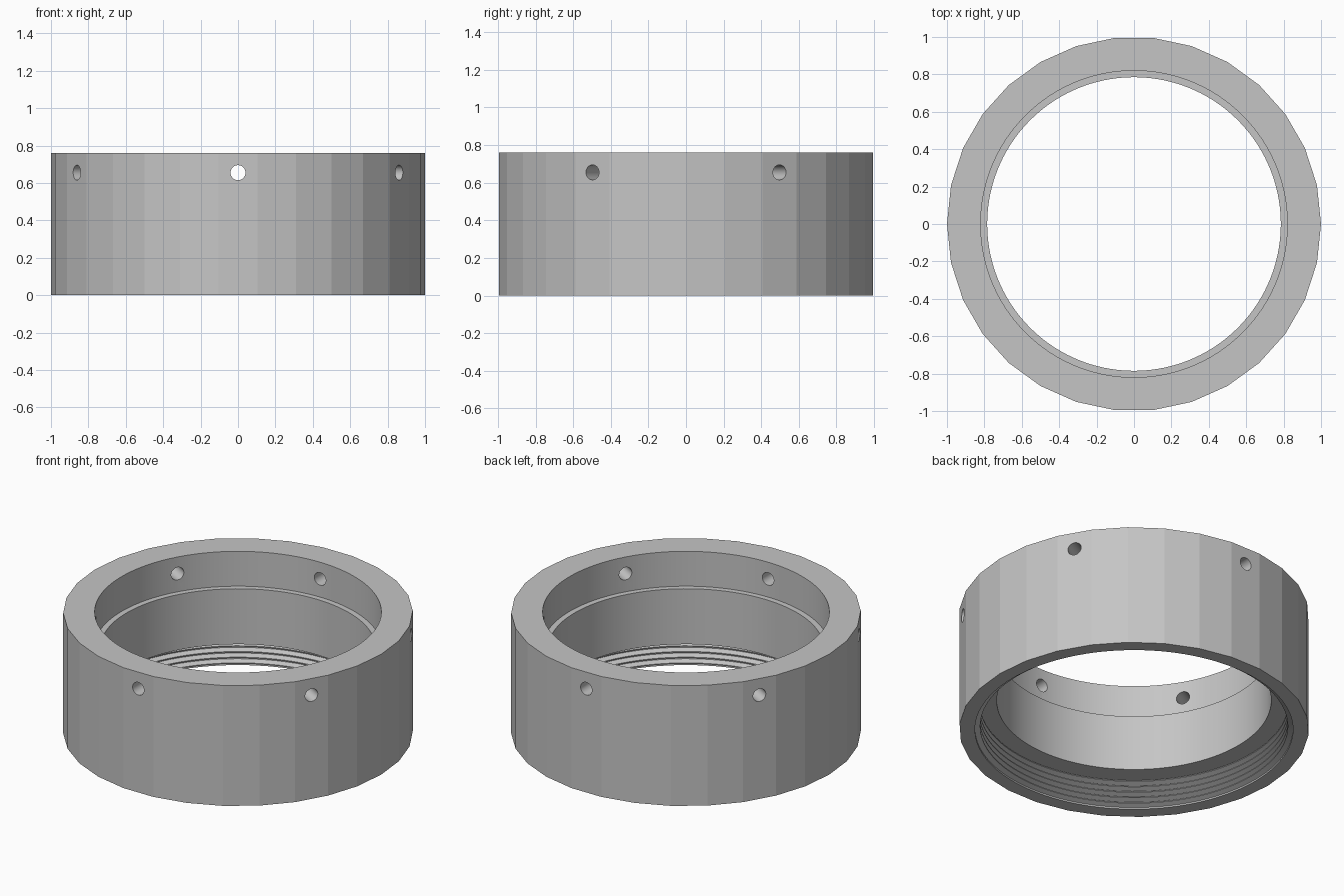
import bpy
import bmesh
from math import cos, sin, pi, radians

cube = bpy.data.objects.get("Cube")
if cube:
    bpy.data.objects.remove(cube, do_unlink=True)

HEIGHT = 0.76
HOLE_Z = 0.655


def lathe(name, profile, sides):
    """Closed solid of revolution from (radius, z) points, bottom to top."""
    bm = bmesh.new()
    rings = []
    for r, z in profile:
        rings.append([bm.verts.new((r * cos(2 * pi * i / sides),
                                    r * sin(2 * pi * i / sides), z))
                      for i in range(sides)])
    for low, high in zip(rings, rings[1:]):
        for i in range(sides):
            j = (i + 1) % sides
            bm.faces.new((low[i], low[j], high[j], high[i]))
    bm.faces.new(rings[0][::-1])
    bm.faces.new(rings[-1])
    bmesh.ops.recalc_face_normals(bm, faces=bm.faces)
    mesh = bpy.data.meshes.new(name)
    bm.to_mesh(mesh)
    bm.free()
    obj = bpy.data.objects.new(name, mesh)
    bpy.context.collection.objects.link(obj)
    return obj


# Grey metal
grey = bpy.data.materials.new("grey metal")
grey.use_nodes = True
colour = (0.56, 0.56, 0.56, 1)
grey.diffuse_color = colour
grey.node_tree.nodes["Principled BSDF"].inputs["Base Color"].default_value = colour

# Faceted outer body
collar = lathe("threaded_collar", [(1, 0), (1, HEIGHT)], 30)
collar.data.materials.append(grey)

# Bore: threaded mouth, narrow middle, wider top seat
root, crest = 0.91, 0.88
bore = [(root, -0.1)]
for i in range(5):
    z = 0.01 + 0.036 * i
    bore += [(root, z), (crest, z + 0.012), (crest, z + 0.018), (root, z + 0.03)]
bore += [(root, 0.19), (0.785, 0.19), (0.785, 0.54), (0.82, 0.54), (0.82, 0.9)]
cutters = [lathe("bore_cutter", bore, 120)]

# Six radial screw holes, drilled as three full diameters
for angle in (30, 90, 150):
    drill = lathe("hole_cutter", [(0.04, -1.2), (0.04, 1.2)], 48)
    drill.location.z = HOLE_Z
    drill.rotation_euler = (0, pi / 2, radians(angle))
    cutters.append(drill)

bpy.ops.object.select_all(action='DESELECT')
collar.select_set(True)
bpy.context.view_layer.objects.active = collar
for cutter in cutters:
    cutter.hide_render = True
    cut = collar.modifiers.new(cutter.name, 'BOOLEAN')
    cut.operation = 'DIFFERENCE'
    cut.solver = 'EXACT'
    cut.object = cutter
    bpy.ops.object.modifier_apply(modifier=cut.name)
for cutter in cutters:
    bpy.data.objects.remove(cutter, do_unlink=True)

# Smooth bore and holes, crisp outer facets
bpy.ops.object.shade_smooth_by_angle(angle=radians(9))
